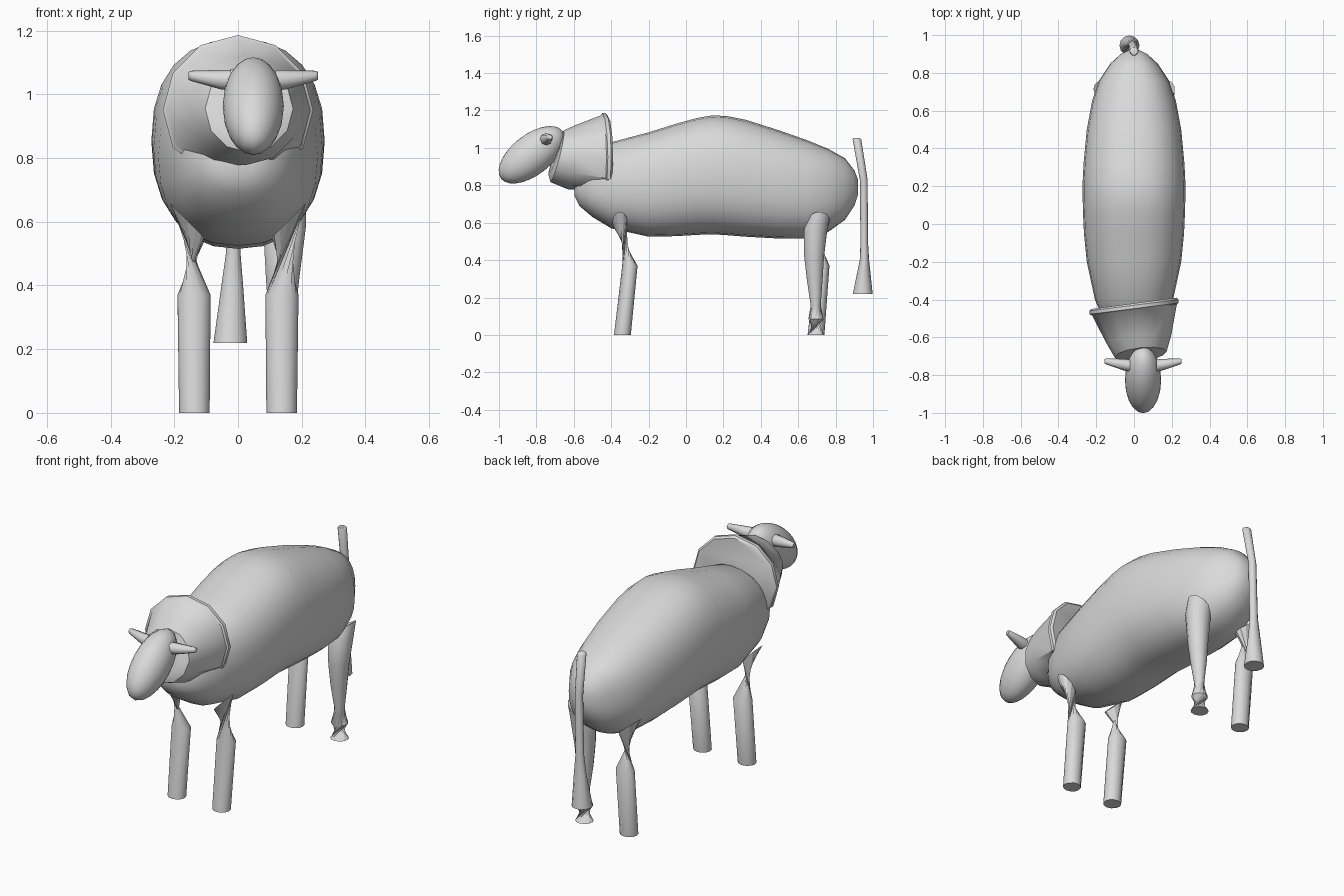
import bpy, bmesh, math
from mathutils import Vector, Matrix

cube = bpy.data.objects.get("Cube")
if cube:
    bpy.data.objects.remove(cube)

grey = bpy.data.materials.new("plain_grey")
grey.use_nodes = True
colour = (0.7, 0.7, 0.7, 1)
grey.diffuse_color = colour
grey.node_tree.nodes["Principled BSDF"].inputs["Base Color"].default_value = colour


def finish(name, bm, angle=50):
    bmesh.ops.recalc_face_normals(bm, faces=bm.faces)
    mesh = bpy.data.meshes.new(name)
    bm.to_mesh(mesh)
    bm.free()
    mesh.materials.append(grey)
    obj = bpy.data.objects.new(name, mesh)
    bpy.context.collection.objects.link(obj)
    bpy.ops.object.select_all(action='DESELECT')
    obj.select_set(True)
    bpy.context.view_layer.objects.active = obj
    bpy.ops.object.shade_smooth_by_angle(angle=math.radians(angle))
    return obj


def loft(name, rings, angle=50):
    """Skin a list of point rings and close both ends."""
    bm = bmesh.new()
    loops = [[bm.verts.new(p) for p in ring] for ring in rings]
    n = len(loops[0])
    for a, b in zip(loops, loops[1:]):
        for i in range(n):
            j = (i + 1) % n
            bm.faces.new((a[i], a[j], b[i]))
            bm.faces.new((a[j], b[j], b[i]))
    bm.faces.new(loops[0])
    bm.faces.new(loops[-1])
    return finish(name, bm, angle)


def angles(n, twist=0):
    return [math.tau * i / n + math.radians(twist) for i in range(n)]


def flat_ring(x, y, z, rx, ry, twist=0, slope=0, n=12):
    """Level ring, optionally twisted and sloped along x."""
    return [Vector((x + rx * math.cos(a), y + ry * math.sin(a),
                    z + slope * rx * math.cos(a))) for a in angles(n, twist)]


def full(value):
    """Swell a sine or cosine so the ellipse becomes a little boxy."""
    return math.copysign(abs(value) ** .86, value)


def body_ring(y, low, high, half):
    mid, r = (low + high) / 2, (high - low) / 2
    return [Vector((half * full(math.cos(a)), y, mid + r * full(math.sin(a))))
            for a in angles(24)]


def neck_ring(x, y, z, r, yaw, pitch, floor):
    """Ring facing along y, sheared by yaw and pitch, flattened below."""
    return [Vector((x + r * math.cos(a),
                    y + yaw * math.cos(a) + pitch * math.sin(a),
                    max(z + r * math.sin(a), floor))) for a in angles(12)]


# Body: y, underside, back, half width
body = [(-.595, .74, .82, .05), (-.57, .69, .88, .11), (-.5, .63, .95, .165),
        (-.4, .57, 1.03, .207), (-.2, .525, 1.083, .25), (-.05, .528, 1.13, .265),
        (.06, .535, 1.16, .27), (.14, .538, 1.174, .272), (.22, .533, 1.17, .272),
        (.32, .525, 1.15, .267), (.5, .515, 1.093, .25), (.65, .515, 1.04, .222),
        (.76, .55, .995, .185), (.85, .615, .945, .125), (.9, .69, .88, .07),
        (.92, .75, .83, .03)]
loft("body", [body_ring(*row) for row in body], 60)

# Flared neck with a thin rim and flattened underside, turned to one side
loft("neck", [neck_ring(*row) for row in (
    (.035, -.7, .955, .1, .01, .035, .8),
    (.035, -.69, .955, .138, .015, .035, .8),
    (.025, -.61, .95, .172, .02, .02, .776),
    (.003, -.455, .95, .224, .03, 0, .782),
    (0, -.448, .95, .236, .03, 0, .775),
    (0, -.43, .95, .236, .03, 0, .785),
    (0, -.42, .95, .225, .03, 0, .8))], 40)

# Head: tilted egg
bm = bmesh.new()
bmesh.ops.create_uvsphere(bm, u_segments=20, v_segments=14, radius=1)
bm.transform(Matrix.Translation((.048, -.825, .963))
             @ Matrix.Rotation(math.radians(38), 4, 'X')
             @ Matrix.Diagonal((.096, .208, .108, 1)))
finish("head", bm)

# Ears: tapered pegs
for side, name in ((1, "left_ear"), (-1, "right_ear")):
    stations = [(.07, 1.045, -.75, .032), (.1, 1.046, -.745, .031),
                (.195, 1.058, -.728, .016), (.203, 1.058, -.727, .012)]
    loft(name, [[Vector((.048 + side * d, y + r * math.cos(a), z + r * math.sin(a)))
                 for a in angles(8)] for d, z, y, r in stations], 60)

# Legs: x, y, z, rx, ry, twist, slope. Twisted spans pinch like wrung cloth
for side, name in ((1, "front_left_leg"), (-1, "front_right_leg")):
    loft(name, [flat_ring(side * .137, -.34, 0, .048, .045),
                flat_ring(side * .138, -.3, .37, .052, .041),
                flat_ring(side * .16, -.354, .605, .054, .04, side * 150, side)], 55)

loft("back_right_leg", [flat_ring(-.137, .695, 0, .048, .045),
                        flat_ring(-.138, .73, .37, .052, .037),
                        flat_ring(-.155, .715, .61, .06, .05, -150, -.8)], 55)

loft("back_left_leg", [flat_ring(.137, .695, 0, .048, .046),
                       flat_ring(.137, .695, .085, .045, .042, 135),
                       flat_ring(.138, .693, .17, .026, .028, 210),
                       flat_ring(.138, .688, .3, .043, .044, 225),
                       flat_ring(.14, .685, .42, .054, .055, 225),
                       flat_ring(.147, .693, .56, .068, .064, 225, .3),
                       flat_ring(.155, .712, .62, .062, .056, 225, .6)], 55)

# Tail: thin rod ending in a flared tuft
loft("tail", [flat_ring(*row) for row in (
    (0, .912, 1.052, .018, .018), (0, .914, 1.045, .024, .023),
    (-.008, .95, .83, .021, .021), (-.015, .953, .5, .023, .02),
    (-.018, .954, .4, .034, .025), (-.024, .945, .22, .053, .053))], 50)
